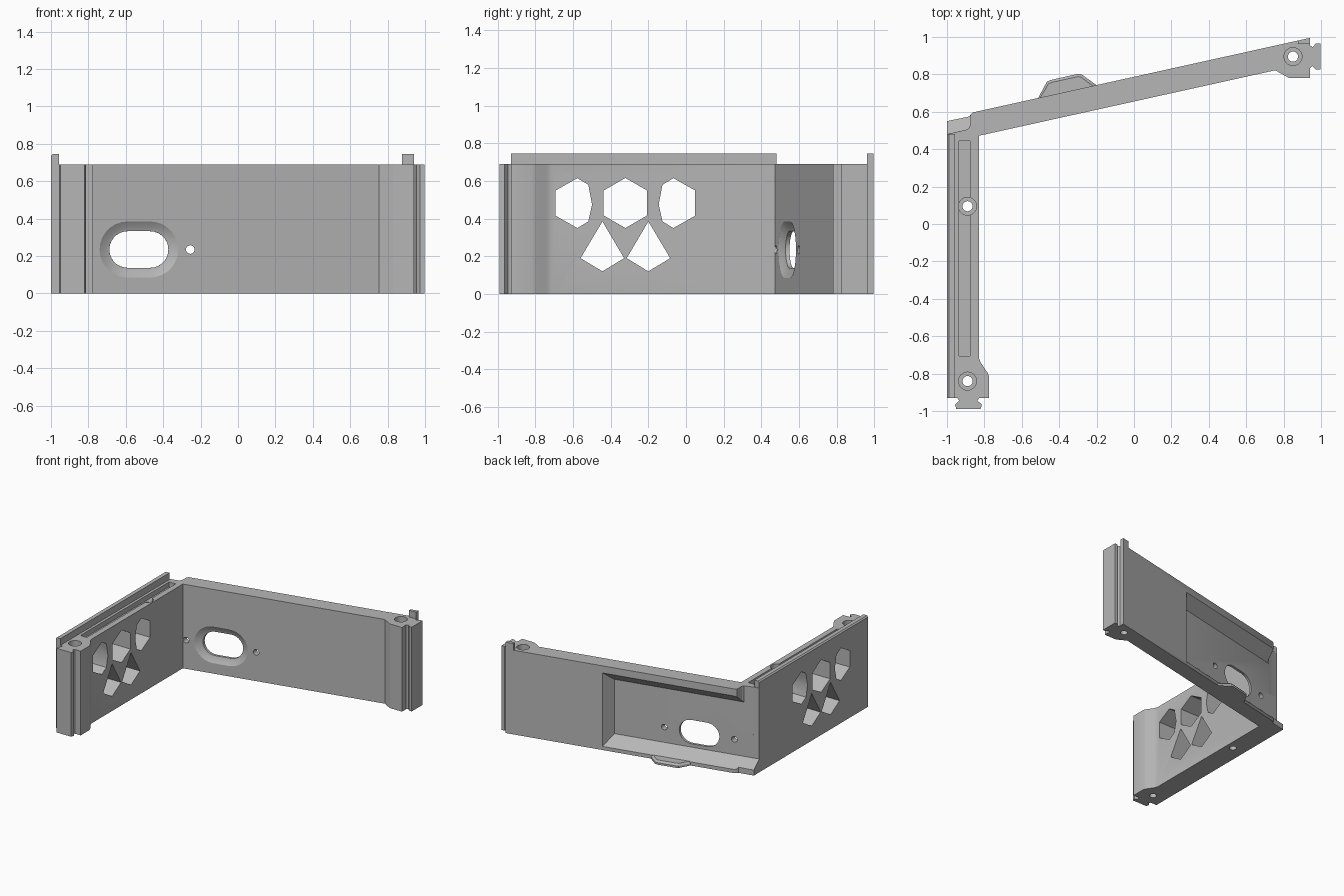
import bpy
import bmesh
from math import cos, sin, pi, radians

cube = bpy.data.objects.get("Cube")
if cube:
    bpy.data.objects.remove(cube, do_unlink=True)

grey = bpy.data.materials.new("plain grey")
grey.use_nodes = True
grey.diffuse_color = (0.47, 0.47, 0.47, 1)
grey.node_tree.nodes["Principled BSDF"].inputs["Base Color"].default_value = grey.diffuse_color

HEIGHT, LIP_TOP = 0.69, 0.745
SLOPE = 0.221


def outer_y(x):
    return 0.787 + SLOPE * x


def inner_y(x):
    return 0.655 + SLOPE * x


def loft(name, rings):
    """Skin a stack of matching rings and cap both ends."""
    bm = bmesh.new()
    loops = [[bm.verts.new(p) for p in ring] for ring in rings]
    n = len(loops[0])
    for a, b in zip(loops, loops[1:]):
        for i in range(n):
            j = (i + 1) % n
            bm.faces.new((a[i], a[j], b[j], b[i]))
    bm.faces.new(loops[0])
    bm.faces.new(loops[-1])
    bmesh.ops.recalc_face_normals(bm, faces=bm.faces)
    mesh = bpy.data.meshes.new(name)
    bm.to_mesh(mesh)
    bm.free()
    mesh.materials.append(grey)
    obj = bpy.data.objects.new(name, mesh)
    bpy.context.collection.objects.link(obj)
    return obj


def prism(name, plan, z0, z1):
    return loft(name, [[(x, y, z) for x, y in plan] for z in (z0, z1)])


def side_prism(name, outline):
    return loft(name, [[(x, y, z) for y, z in outline] for x in (-1.1, -0.7)])


def rect(x0, x1, y0, y1):
    return [(x0, y0), (x1, y0), (x1, y1), (x0, y1)]


def circle(cx, cy, r, n=32):
    return [(cx + r * cos(2 * pi * i / n), cy + r * sin(2 * pi * i / n)) for i in range(n)]


def stadium(cx, cz, half, r, n=14):
    pts = []
    for side, start in ((1, -pi / 2), (-1, pi / 2)):
        for i in range(n + 1):
            a = start + pi * i / n
            pts.append((cx + side * half + r * cos(a), cz + r * sin(a)))
    return pts


def wall_ring(outline, offset):
    """Place an x-z outline parallel to the slanted wall's inner face."""
    return [(x, inner_y(x) + offset, z) for x, z in outline]


def cut(target, cutter):
    cutter.hide_render = True
    mod = target.modifiers.new("cut", "BOOLEAN")
    mod.operation = "DIFFERENCE"
    mod.solver = "EXACT"
    mod.object = cutter
    bpy.context.view_layer.objects.active = target
    bpy.ops.object.modifier_apply(modifier=mod.name)
    bpy.data.objects.remove(cutter, do_unlink=True)


# Both walls with their dovetail ends, as one plan outline
side_end = [(-1, -0.93), (-0.945, -0.93), (-0.935, -0.945), (-0.957, -0.965), (-0.95, -0.99),
            (-0.82, -0.99), (-0.813, -0.965), (-0.838, -0.945), (-0.828, -0.93), (-0.775, -0.93),
            (-0.775, -0.815), (-0.783, -0.795), (-0.82, -0.74), (-0.83, -0.715)]
inside = [(-0.83, inner_y(-0.83)), (0.755, inner_y(0.755))]
back_end = [(0.83, 0.78), (0.94, 0.78), (0.94, 0.832), (0.955, 0.845), (0.972, 0.825),
            (0.997, 0.825), (0.997, 0.965), (0.972, 0.965), (0.955, 0.945), (0.94, 0.957)]
outside = [(0.94, outer_y(0.94)), (-0.86, outer_y(-0.86)), (-0.872, 0.588),
           (-0.88, 0.575), (-1, 0.55)]
walls = prism("angled_walls", side_end + inside + back_end + outside, 0, HEIGHT)

# Sloped recess on the outside of the back wall, open at the corner
rings = []
for depth, x1, z0, z1 in ((-0.085, 0.135, 0.11, 0.555), (0.02, 0.19, 0.011, 0.65)):
    rings.append([(x, outer_y(x) + depth, z)
                  for x, z in ((-1.1, z0), (x1, z0), (x1, z1), (-1.1, z1))])
cut(walls, loft("recess_cutter", rings))
corner = [(-1.1, 0.458), (-0.9, 0.503), (-0.885, 0.51), (-0.876, 0.527), (-0.87, 0.66), (-1.1, 0.66)]
cut(walls, prism("corner_cutter", corner, 0.3, 0.9))

# Countersunk oval window and its two screw holes
steps = ((-0.03, 0.15), (0, 0.15), (0.022, 0.115), (0.026, 0.098), (0.2, 0.096))
cut(walls, loft("window_cutter",
                [wall_ring(stadium(-0.53, 0.235, 0.06, r), off) for off, r in steps]))
for x in (-0.805, -0.255):
    hole = circle(x, 0.235, 0.023, 20)
    cut(walls, loft("screw_cutter", [wall_ring(hole, -0.08), wall_ring(hole, 0.2)]))

# Vent openings in the side wall, mirrored about the middle one
MID = -0.322
hexagon = [(MID + 0.133 * sin(radians(60 * i)), 0.483 + 0.133 * cos(radians(60 * i))) for i in range(6)]
cut(walls, side_prism("vent_cutter", hexagon))
upper = [(0.255, 0.615), (0.37, 0.55), (0.37, 0.415), (0.255, 0.35),
         (0.197, 0.385), (0.177, 0.475), (0.197, 0.58)]
lower = [(0.122, 0.385), (0.238, 0.19), (0.122, 0.12), (0.007, 0.19)]
for shape in (upper, lower):
    for side in (-1, 1):
        cut(walls, side_prism("vent_cutter", [(MID + side * y, z) for y, z in shape]))

# Shallow slot along the top and counterbored bolt holes
cut(walls, prism("slot_cutter", rect(-0.935, -0.876, -0.705, 0.445), HEIGHT - 0.04, 0.9))
for x, y in ((-0.89, 0.095), (-0.89, -0.84), (0.85, 0.895)):
    cut(walls, prism("bore_cutter", circle(x, y, 0.048), HEIGHT - 0.05, 0.9))
    cut(walls, prism("bolt_cutter", circle(x, y, 0.027), -0.1, 0.9))

# Raised lip along the side wall, with a softened outer edge
lip_profile = [(-1, HEIGHT - 0.01), (-0.957, HEIGHT - 0.01), (-0.957, LIP_TOP),
               (-0.99, LIP_TOP), (-1, LIP_TOP - 0.01)]
lip = loft("top_lip", [[(x, y, z) for x, z in lip_profile] for y in (-0.93, 0.48)])

# Small tab on the far end of the back wall
tab_plan = [(0.877, 0.962), (0.94, 0.962), (0.94, outer_y(0.94)), (0.877, outer_y(0.877))]
tab = prism("end_tab", tab_plan, HEIGHT - 0.01, LIP_TOP)

# Finger catch at the foot of the back wall
catch_out = [(-0.52, 0.66), (-0.465, 0.762), (-0.445, 0.77), (-0.3, 0.803), (-0.28, 0.8), (-0.19, 0.735)]
catch_in = [(-0.51, 0.66), (-0.457, 0.75), (-0.44, 0.757), (-0.3, 0.788), (-0.285, 0.786), (-0.21, 0.73)]
catch = loft("finger_catch", [[(x, y, z) for x, y in plan] for plan, z in
                              ((catch_out, 0), (catch_out, 0.016), (catch_in, 0.032))])

# Smooth only the rounded faces
for obj in (walls, lip, tab, catch):
    bpy.ops.object.select_all(action="DESELECT")
    obj.select_set(True)
    bpy.context.view_layer.objects.active = obj
    bpy.ops.object.shade_smooth_by_angle(angle=radians(25))
